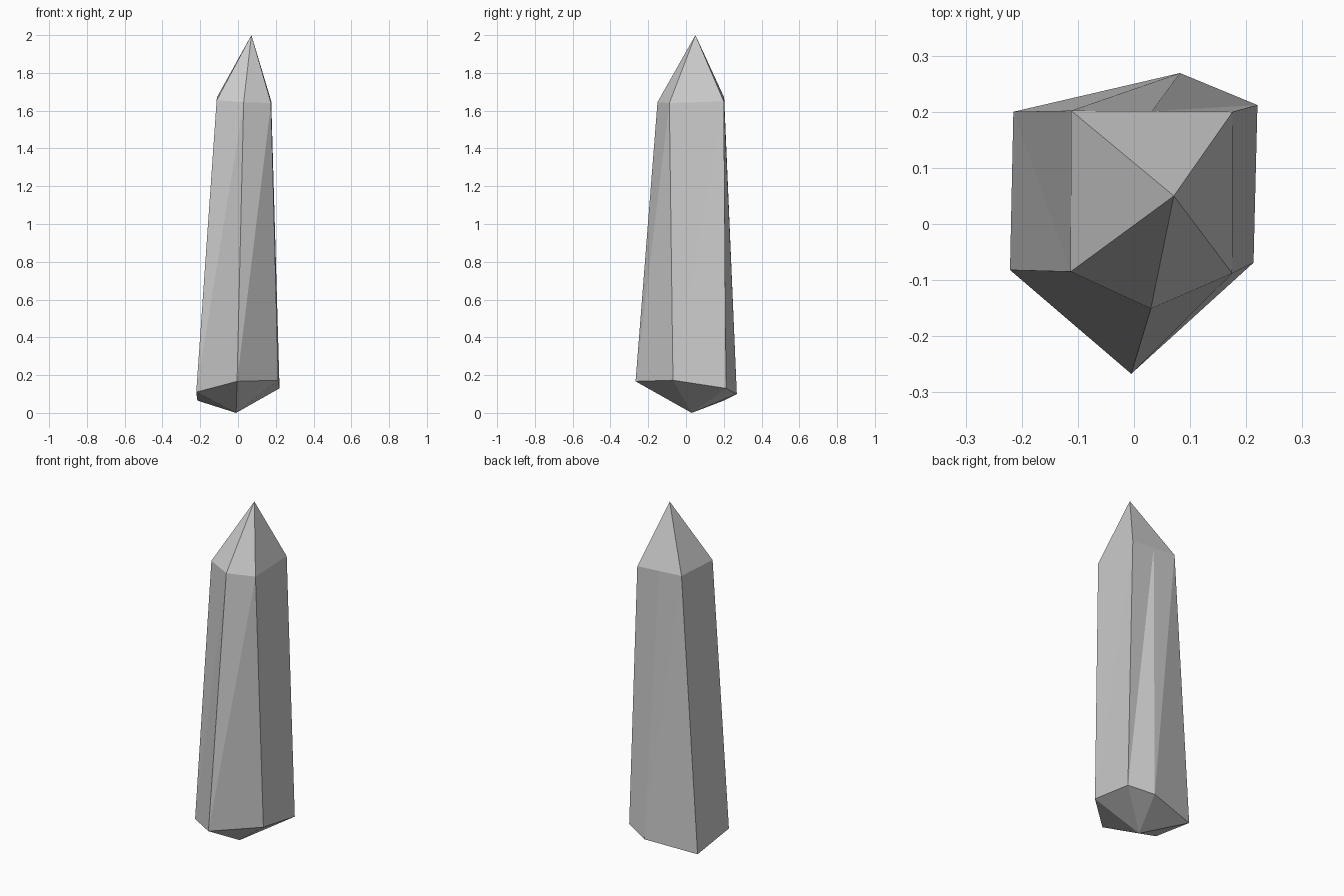
import bpy, bmesh

if "Cube" in bpy.data.objects:
    bpy.data.objects.remove(bpy.data.objects["Cube"])

# Irregular six-sided rings, clockwise from the back-left corner
lower_ring = [(-0.215, 0.20, 0.065), (0.082, 0.269, 0.10), (0.22, 0.212, 0.13),
              (0.213, -0.069, 0.173), (-0.005, -0.267, 0.167), (-0.221, -0.082, 0.11)]
upper_ring = [(-0.112, 0.202, 1.67), (0.032, 0.201, 1.66), (0.176, 0.20, 1.65),
              (0.175, -0.088, 1.64), (0.030, -0.151, 1.645), (-0.113, -0.085, 1.655)]

bm = bmesh.new()
lower = [bm.verts.new(p) for p in lower_ring]
upper = [bm.verts.new(p) for p in upper_ring]
base_tip = bm.verts.new((-0.01, 0.03, 0))
apex = bm.verts.new((0.071, 0.05, 2))

# Base point, tapered sides and pointed crown
for i in range(6):
    j = (i + 1) % 6
    bm.faces.new((base_tip, lower[i], lower[j]))
    bm.faces.new((lower[i], upper[i], lower[j]))
    bm.faces.new((lower[j], upper[i], upper[j]))
    bm.faces.new((upper[i], apex, upper[j]))

bmesh.ops.recalc_face_normals(bm, faces=bm.faces)
mesh = bpy.data.meshes.new("crystal_shard")
bm.to_mesh(mesh)
bm.free()
bpy.context.collection.objects.link(bpy.data.objects.new("crystal_shard", mesh))
